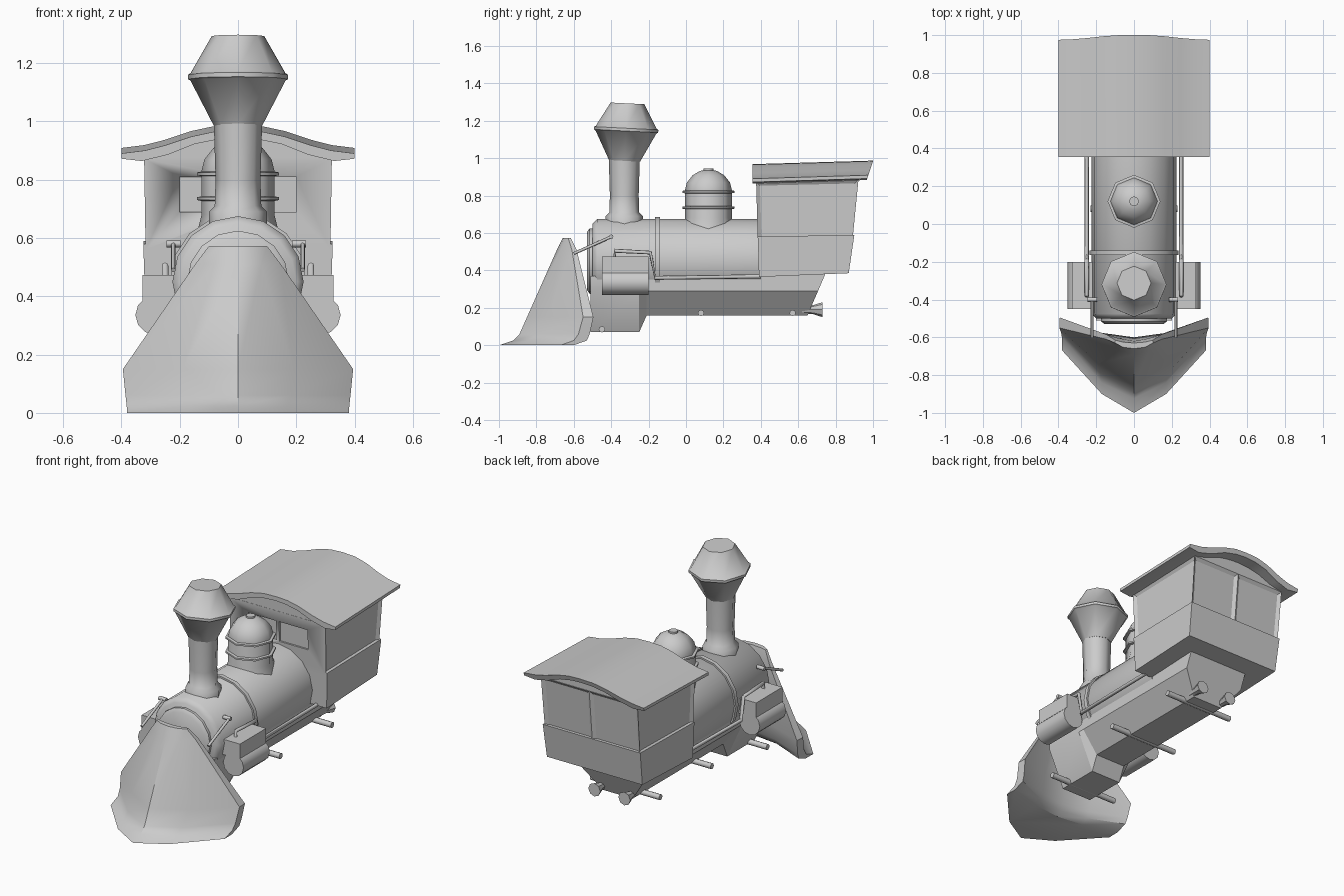
import bpy, bmesh, math
from mathutils import Vector, Matrix

if "Cube" in bpy.data.objects:
    bpy.data.objects.remove(bpy.data.objects["Cube"])

ROT = {'z': Matrix(), 'y': Matrix.Rotation(-math.pi / 2, 4, 'X'), 'x': Matrix.Rotation(math.pi / 2, 4, 'Y')}


def finish(name, bm, angle=35):
    bmesh.ops.recalc_face_normals(bm, faces=bm.faces)
    me = bpy.data.meshes.new(name)
    bm.to_mesh(me)
    bm.free()
    ob = bpy.data.objects.new(name, me)
    bpy.context.collection.objects.link(ob)
    bpy.ops.object.select_all(action='DESELECT')
    bpy.context.view_layer.objects.active = ob
    ob.select_set(True)
    bpy.ops.object.shade_smooth_by_angle(angle=math.radians(angle))
    return ob


def loft_bm(rings):
    bm = bmesh.new()
    vs = [[bm.verts.new(p) for p in ring] for ring in rings]
    n = len(vs[0])
    for a, b in zip(vs, vs[1:]):
        for i in range(n):
            j = (i + 1) % n
            bm.faces.new((a[i], a[j], b[j], b[i]))
    bm.faces.new(vs[0])
    bm.faces.new(vs[-1])
    return bm


def loft(name, rings, angle=35):
    return finish(name, loft_bm(rings), angle)


def lathe(name, profile, origin, axis='z', n=16, angle=50, tilt=0):
    """Profile of (radius, distance along axis)."""
    m = Matrix.Translation(origin) @ Matrix.Rotation(tilt, 4, 'X') @ ROT[axis]
    return loft(name, [[m @ Vector((r * math.cos(2 * math.pi * i / n), r * math.sin(2 * math.pi * i / n), h))
                        for i in range(n)] for r, h in profile], angle)


def pipe(name, x, path, r):
    """Round pipe lying in a plane of constant x."""
    pts = [Vector((x, y, z)) for y, z in path]
    ex, rings = Vector((1, 0, 0)), []
    for i, p in enumerate(pts):
        t = (pts[min(i + 1, len(pts) - 1)] - pts[max(i - 1, 0)]).normalized()
        u = t.cross(ex)
        rings.append([p + r * (math.cos(k * math.pi / 4) * ex + math.sin(k * math.pi / 4) * u) for k in range(8)])
    return loft(name, rings, 50)


def box(name, x0, x1, y0, y1, z0, z1):
    return loft(name, [[(x0, y0, z), (x1, y0, z), (x1, y1, z), (x0, y1, z)] for z in (z0, z1)])


def mirrored(half):
    """Closes a half outline (x, second) across x = 0."""
    return half + [(-x, b) for x, b in reversed(half) if x > 0]


# Boiler, its band and the smokebox front
lathe("boiler", [(0.2, -0.5), (0.225, -0.475), (0.225, 0.4)], (0, 0, 0.45), 'y')
lathe("boiler_band", [(0.235, -0.165), (0.235, -0.14)], (0, 0, 0.45), 'y')
lathe("smokebox_door", [(0.175, -0.49), (0.175, -0.515), (0.155, -0.53)], (0, 0, 0.45), 'y')

# Chimney with flared spark arrestor
lathe("chimney_pipe", [(0.1, 0.63), (0.1, 0.69), (0.08, 0.71), (0.077, 0.8), (0.083, 1.0)], (0, -0.33, 0), n=8)
lathe("chimney_funnel", [(0.083, -0.17), (0.163, -0.015), (0.172, -0.01), (0.172, 0.005), (0.163, 0.01),
                         (0.09, 0.138)], (0, -0.32, 1.155), n=8, angle=46, tilt=-0.05)

# Steam dome
lathe("steam_dome", [(0.14, 0.62), (0.125, 0.68), (0.125, 0.83), (0.115, 0.87), (0.085, 0.908), (0.045, 0.932),
                     (0.026, 0.935), (0.026, 0.945)], (0, 0.12, 0), n=8)
for z in (0.735, 0.82):
    lathe("dome_band", [(0.125, z - 0.008), (0.14, z - 0.005), (0.14, z + 0.005), (0.125, z + 0.008)],
          (0, 0.12, 0), n=8)

# Frame: straight sides above, tapering below, sloped rear end
def frame_ring(y, bottom, top=0.37, rear=0.0):
    hw = [(0.1, bottom), (0.2, 0.29), (0.2, top)]
    return [(x, y + rear * (z - bottom), z) for x, z in hw + [(-x, z) for x, z in reversed(hw)]]


loft("frame", [frame_ring(-0.51, 0.07), frame_ring(-0.25, 0.07), frame_ring(-0.21, 0.16),
               frame_ring(0.65, 0.16, 0.38, 0.43)], 25)
for y, z in ((-0.45, 0.085), (0.08, 0.172), (0.57, 0.172)):
    lathe("axle", [(0.017, -0.23), (0.017, 0.23)], (0, y, z), 'x', 8)

# Parts repeated on both sides
for s in (1, -1):
    lathe("steam_cylinder", [(0.068, -0.45), (0.068, -0.2)], (s * 0.284, 0, 0.336), 'y', 12)
    box("valve_chest", min(s * 0.19, s * 0.328), max(s * 0.19, s * 0.328), -0.45, -0.2, 0.38, 0.473)
    pipe("side_pipe", s * 0.25, [(-0.38, 0.46), (-0.38, 0.505), (-0.19, 0.495), (-0.165, 0.36), (0.4, 0.368)], 0.011)
    pipe("front_stay", s * 0.222, [(-0.395, 0.582), (-0.6, 0.49)], 0.008)
    lathe("stay_knob", [(0.012, -0.03), (0.012, 0.018)], (s * 0.215, -0.4, 0.58), 'x', 8)
    lathe("rear_buffer", [(0.02, 0.62), (0.024, 0.68), (0.04, 0.73)], (s * 0.1, 0, 0.19), 'y', 8, 30)


# Cowcatcher: rows of front outline, then back outline
def plow_ring(z, front, back):
    f = [(-x, y) for x, y in reversed(front[1:])] + front
    b = list(reversed(back)) + [(-x, y) for x, y in back[1:]]
    return [(x, y, z) for x, y in f + b]


loft("cowcatcher", [
    plow_ring(0, [(0, -1), (0.17, -0.9), (0.38, -0.67)], [(0, -0.68), (0.17, -0.66), (0.379, -0.6)]),
    plow_ring(0.025, [(0, -0.925), (0.17, -0.84), (0.382, -0.6)], [(0, -0.65), (0.17, -0.62), (0.38, -0.53)]),
    plow_ring(0.06, [(0, -0.89), (0.18, -0.79), (0.386, -0.575)], [(0, -0.63), (0.17, -0.6), (0.384, -0.515)]),
    plow_ring(0.15, [(0, -0.85), (0.19, -0.74), (0.395, -0.55)], [(0, -0.6), (0.18, -0.575), (0.393, -0.495)]),
    plow_ring(0.51, [(0, -0.69), (0.08, -0.67), (0.147, -0.61)], [(0, -0.62), (0.08, -0.605), (0.146, -0.585)]),
    plow_ring(0.572, [(0, -0.66), (0.06, -0.652), (0.1, -0.63)], [(0, -0.63), (0.06, -0.625), (0.099, -0.615)]),
], 30)

# Cab: lower body
def cab_ring(hw, yf, yb, zf, zb):
    return [(-hw, yf, zf), (hw, yf, zf), (hw, yb, zb), (0, yb, zb), (-hw, yb, zb)]


loft("cab_lower", [cab_ring(0.318, 0.39, 0.87, 0.365, 0.385), cab_ring(0.325, 0.384, 0.9, 0.58, 0.59)], 20)

# Cab upper walls with recessed side and rear windows
bm = loft_bm([cab_ring(0.317, 0.384, 0.89, 0.56, 0.56), cab_ring(0.322, 0.375, 0.922, 0.872, 0.884)])
bmesh.ops.recalc_face_normals(bm, faces=bm.faces)
walls = [f for f in bm.faces if abs(f.normal.z) < 0.5 and f.normal.y > -0.5]
bmesh.ops.inset_individual(bm, faces=walls, thickness=0.028, depth=-0.012)
cab = finish("cab_upper", bm, 20)
for s in (1, -1):
    cutter = box("window_cutter", min(s * 0.01, s * 0.2), max(s * 0.01, s * 0.2), 0.3, 0.391, 0.69, 0.81)
    cutter.hide_render = True
    cutter.hide_set(True)
    mod = cab.modifiers.new("front_window", 'BOOLEAN')
    mod.operation, mod.object, mod.solver = 'DIFFERENCE', cutter, 'EXACT'

# Gable filling below the curved roof
gable = mirrored([(0, 0.945), (0.14, 0.928), (0.24, 0.895), (0.32, 0.868)])
loft("cab_gable", [[(x, y, z + 0.03 * (y - 0.355)) for x, z in gable] for y in (0.376, 0.92)], 25)

# Roof: curved sheet, rising and raked at the rear
top = [(0, 0.968), (0.08, 0.965), (0.16, 0.948), (0.25, 0.918), (0.32, 0.9), (0.4, 0.89)]
under = [(0.4, 0.872), (0.33, 0.864), (0.24, 0.886), (0.15, 0.922), (0.07, 0.938), (0, 0.942)]
outline = top + under + [(-x, z) for x, z in reversed(under[:-1])] + [(-x, z) for x, z in reversed(top[1:])]
rings = [[(x, 0.355, z) for x, z in outline],
         [(x, 0.97 + 0.33 * (z - 0.875), z + 0.019) for x, z in outline]]
loft("roof", rings, 25)
